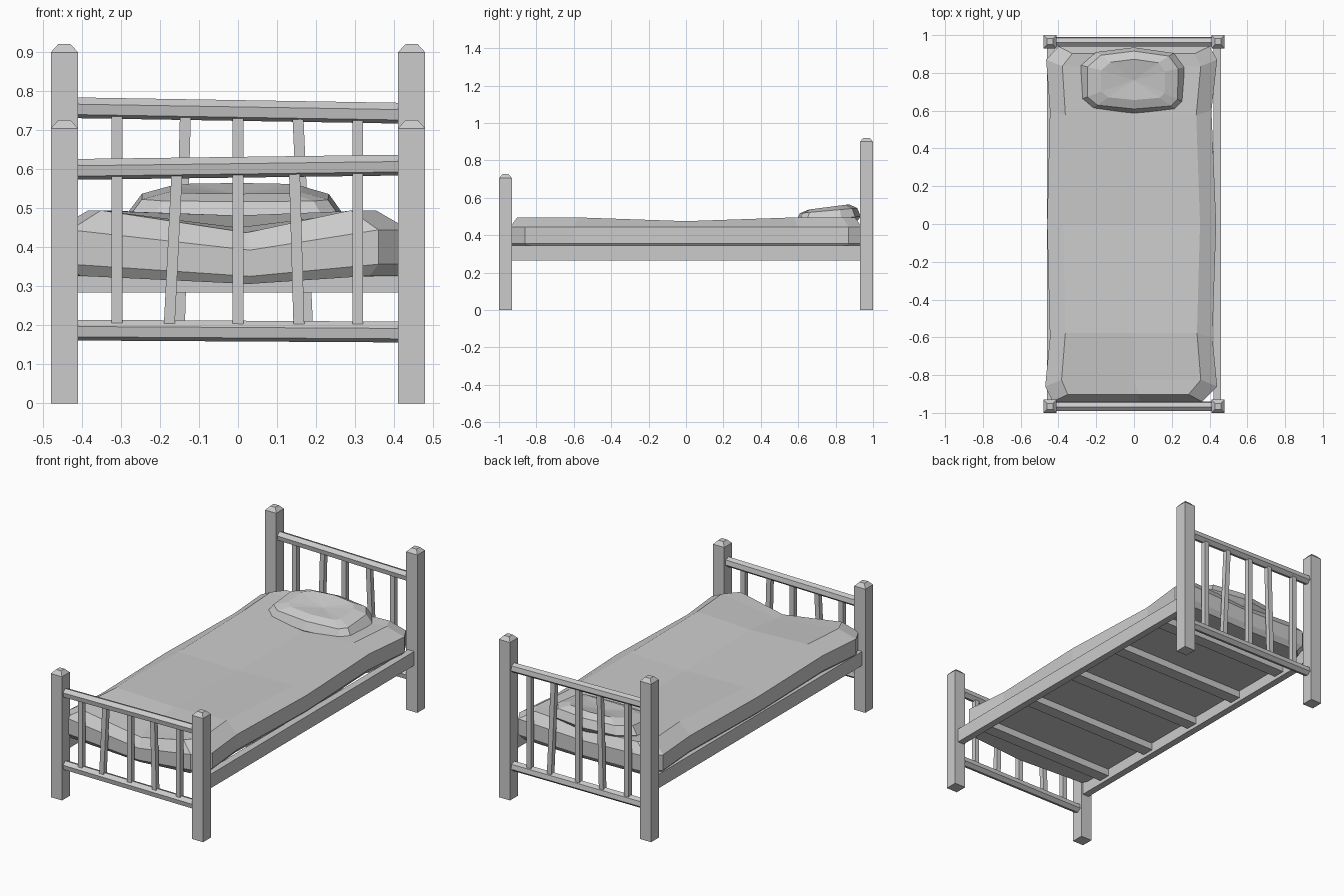
import bpy, bmesh
from math import sin, cos, radians
from mathutils import Vector

if "Cube" in bpy.data.objects:
    bpy.data.objects.remove(bpy.data.objects["Cube"])


def finish(name, bm):
    bmesh.ops.recalc_face_normals(bm, faces=bm.faces)
    me = bpy.data.meshes.new(name)
    bm.to_mesh(me)
    bm.free()
    ob = bpy.data.objects.new(name, me)
    bpy.context.collection.objects.link(ob)
    return ob


def loft(bm, rings, cap_top=True):
    """Skin matching rings of points from bottom to top."""
    vs = [[bm.verts.new(p) for p in r] for r in rings]
    n = len(vs[0])
    for a, b in zip(vs, vs[1:]):
        for i in range(n):
            j = (i + 1) % n
            bm.faces.new((a[i], a[j], b[j], b[i]))
    bm.faces.new(vs[0][::-1])
    if cap_top:
        bm.faces.new(vs[-1])
    return vs[-1]


def square(x, y, z, h):
    return [(x - h, y - h, z), (x + h, y - h, z), (x + h, y + h, z), (x - h, y + h, z)]


def beam(name, p, q, w, d):
    """Rectangular bar from p to q."""
    p, q = Vector(p), Vector(q)
    axis = (q - p).normalized()
    side = Vector((0, 1, 0)) if abs(axis.y) < 0.9 else Vector((1, 0, 0))
    a, b = side * w / 2, side.cross(axis).normalized() * d / 2
    bm = bmesh.new()
    loft(bm, [[c - a - b, c + a - b, c + a + b, c - a + b] for c in (p, q)])
    return finish(name, bm)


def hex_rail(name, y, zl, zr, r=0.027):
    """Six-sided rail across the bed, slightly turned about its length."""
    angles = [radians(20 + 60 * i) for i in range(6)]
    bm = bmesh.new()
    loft(bm, [[(x, y - r * cos(a), z + r * sin(a)) for a in angles]
              for x, z in ((-0.42, zl), (0.42, zr))])
    return finish(name, bm)


# Corner posts with tapered caps
for end, y, h in (("foot", -0.965, 0.705), ("head", 0.965, 0.90)):
    for side, x in (("left", -0.445), ("right", 0.445)):
        bm = bmesh.new()
        loft(bm, [square(x, y, 0, 0.035), square(x, y, h, 0.035), square(x, y, h + 0.021, 0.016)])
        finish(f"{end}_post_{side}", bm)

# End rails and spindles: (top rail heights left/right, spindle top x, bottom x)
ends = {
    "foot": (-0.965, 0.600, 0.611, (-0.31, -0.157, 0, 0.145, 0.307), (-0.31, -0.176, 0, 0.156, 0.307)),
    "head": (0.965, 0.758, 0.744, (-0.31, -0.135, 0, 0.154, 0.307), (-0.31, -0.15, 0, 0.178, 0.307)),
}
for end, (y, zl, zr, tops, bottoms) in ends.items():
    hex_rail(f"{end}_top_rail", y, zl, zr)
    hex_rail(f"{end}_lower_rail", y, 0.188, 0.183)
    for i, (t, b) in enumerate(zip(tops, bottoms)):
        zt = zl + (zr - zl) * (t + 0.42) / 0.84 - 0.02
        beam(f"{end}_spindle_{i + 1}", (b, y, 0.203), (t, y, zt), 0.028, 0.028)

# Side rails and cross slats
for side, x in (("left", -0.44), ("right", 0.44)):
    beam(f"side_rail_{side}", (x, -0.935, 0.305), (x, 0.935, 0.305), 0.04, 0.08)
for i in range(5):
    y = -0.75 + 0.367 * i
    beam(f"slat_{i + 1}", (-0.43, y, 0.305), (0.43, y, 0.305), 0.07, 0.04)

# Mattress rows: y, left x, right x, sag in the middle, sag at the sides (top only)
rows = [
    (-0.94, -0.43, 0.36, 0.052, 0.0),
    (-0.86, -0.47, 0.44, 0.04, 0.0),
    (-0.60, -0.445, 0.415, 0.012, 0.0),
    (0.0, -0.46, 0.435, 0.025, 0.018),
    (0.60, -0.445, 0.41, 0.025, 0.0),
    (0.87, -0.465, 0.44, 0.02, 0.0),
    (0.94, -0.40, 0.40, 0.015, 0.0),
]
# ring points: x, y, sag of the walls, sag of the top
ring = [(xr, y, 0, s) for y, xl, xr, m, s in rows]
ring.append((0, 0.94, rows[-1][3], rows[-1][3]))
ring += [(xl, y, 0, s) for y, xl, xr, m, s in reversed(rows)]
ring.append((0.03, -0.94, rows[0][3], rows[0][3]))
# levels: height, x scale, y scale, share of wall sag, share of top sag
levels = [(0.327, 0.94, 0.98, 0.4, 0), (0.357, 1, 1, 0.6, 0),
          (0.445, 1, 1, 1, 0), (0.495, 0.81, 0.96, 0, 1.1)]
bm = bmesh.new()
top = loft(bm, [[((x + 0.015) * sx - 0.015, y * sy, z - w * kw - t * kt) for x, y, w, t in ring]
                for z, sx, sy, kw, kt in levels], cap_top=False)
n = len(rows)
right, left = top[:n], top[n + 1:2 * n + 1][::-1]
mid = [top[-1]] + [bm.verts.new((0, r[0] * 0.96, 0.495 - r[3] * 1.1)) for r in rows[1:-1]] + [top[n]]
for i in range(n - 1):
    for a, b in ((left, mid), (mid, right)):
        bm.faces.new((a[i], b[i], b[i + 1], a[i + 1]))
finish("mattress", bm)

# Pillow: rounded outline, tilted up towards the headboard
outline = [(-0.22, 0.61), (0.0, 0.587), (0.22, 0.605), (0.262, 0.645), (0.265, 0.83),
           (0.21, 0.905), (0.0, 0.935), (-0.20, 0.91), (-0.28, 0.84), (-0.28, 0.66)]
bm = bmesh.new()
top = loft(bm, [[(x * s, 0.77 + (y - 0.77) * s, z + 0.08 * (y - 0.77)) for x, y in outline]
                for z, s in ((0.455, 0.85), (0.487, 1.0), (0.532, 0.88), (0.552, 0.62))], cap_top=False)
centre = bm.verts.new((0, 0.76, 0.537))
for i, v in enumerate(top):
    bm.faces.new((v, top[(i + 1) % len(top)], centre))
finish("pillow", bm)
